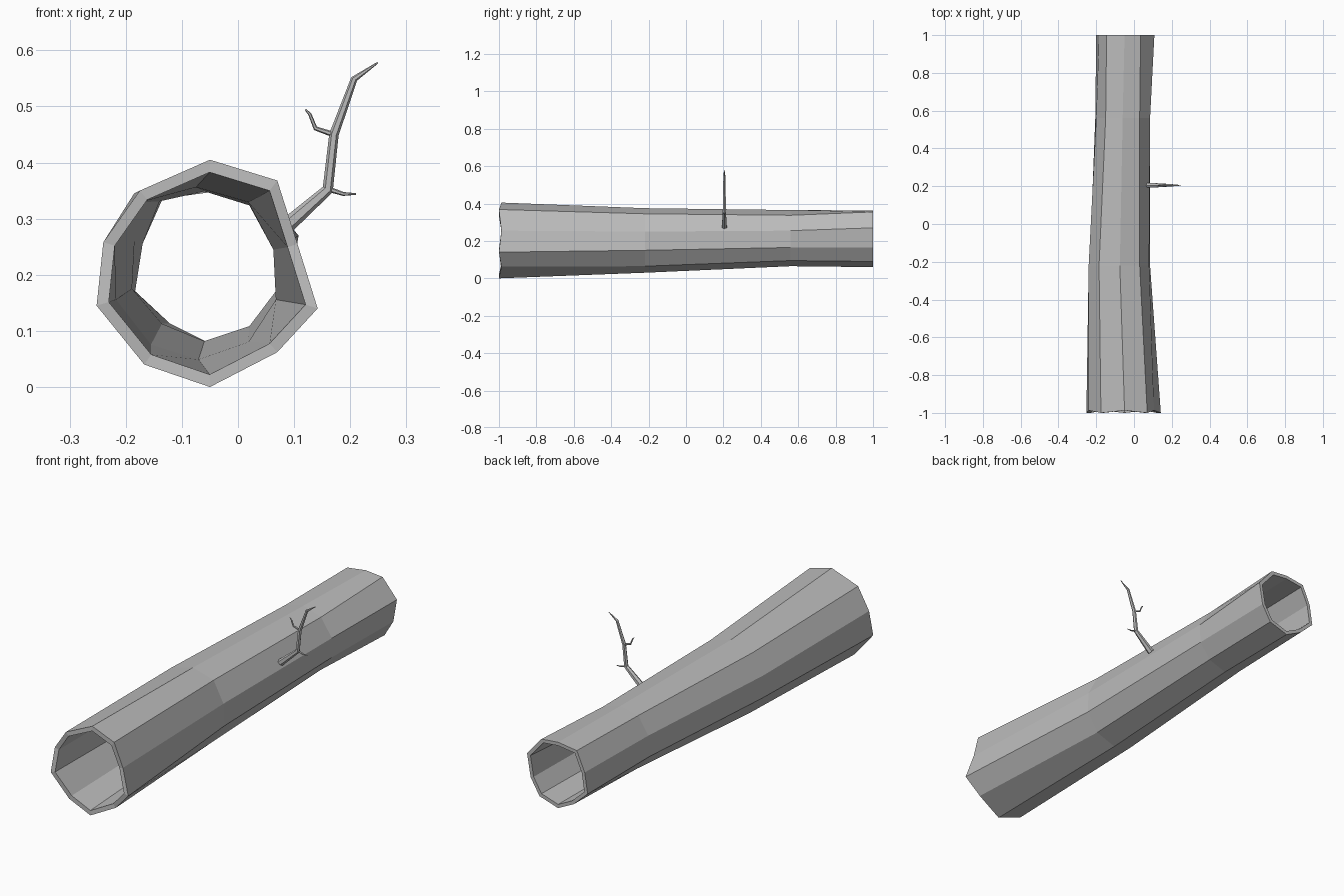
import bpy
import bmesh
from math import cos, sin, tau
from mathutils import Vector

default_cube = bpy.data.objects.get("Cube")
if default_cube:
    bpy.data.objects.remove(default_cube, do_unlink=True)

# Single plain grey for the whole model
grey = bpy.data.materials.new("plain_grey")
grey.use_nodes = True
grey.diffuse_color = (0.5, 0.5, 0.5, 1)
shader = next(n for n in grey.node_tree.nodes if n.type == 'BSDF_PRINCIPLED')
shader.inputs["Base Color"].default_value = grey.diffuse_color


def finish(bm, name):
    """Turn a bmesh into a flat shaded object."""
    bmesh.ops.recalc_face_normals(bm, faces=bm.faces)
    mesh = bpy.data.meshes.new(name)
    bm.to_mesh(mesh)
    bm.free()
    mesh.materials.append(grey)
    obj = bpy.data.objects.new(name, mesh)
    bpy.context.collection.objects.link(obj)
    return obj


def bridge(bm, ring_a, ring_b):
    """Join two rings of equal size with quads."""
    count = len(ring_a)
    for i in range(count):
        j = (i + 1) % count
        bm.faces.new((ring_a[i], ring_a[j], ring_b[j], ring_b[i]))


# Hollow log: ten-sided outlines (x, z), clockwise from the top, at four depths
LOG_SECTIONS = {
    -1.0: [(-.05, .405), (.07, .368), (.106, .255), (.142, .14), (.07, .062),
           (-.05, 0), (-.167, .04), (-.252, .145), (-.24, .258), (-.175, .35)],
    -.22: [(-.075, .375), (.03, .345), (.08, .25), (.085, .15), (.03, .065),
           (-.07, .03), (-.165, .06), (-.235, .15), (-.24, .255), (-.185, .345)],
    .56: [(-.06, .365), (.03, .337), (.085, .255), (.083, .165), (.03, .095),
          (-.06, .065), (-.145, .1), (-.205, .17), (-.2, .265), (-.15, .345)],
    1.0: [(-.05, .363), (.035, .355), (.108, .27), (.09, .165), (.045, .09),
          (-.05, .06), (-.13, .1), (-.2, .165), (-.185, .26), (-.145, .35)],
}


def build_log(name, bore=0.89):
    bm = bmesh.new()
    outer, inner = [], []
    for depth, outline in LOG_SECTIONS.items():
        points = [Vector((x, depth, z)) for x, z in outline]
        if depth == min(LOG_SECTIONS):
            # slightly uneven sawn end
            for p in points[::2]:
                p.y += 0.013
        centre = sum(points, Vector()) / len(points)
        centre.y = 0
        outer.append([bm.verts.new(p) for p in points])
        ring = []
        for p in points:
            flat = Vector((p.x, 0, p.z))
            q = centre.lerp(flat, bore)
            ring.append(bm.verts.new((q.x, p.y, q.z)))
        inner.append(ring)
    # outside front to back, then inside back to front, closing both rims
    rings = outer + inner[::-1]
    for a, b in zip(rings, rings[1:] + rings[:1]):
        bridge(bm, a, b)
    return finish(bm, name)


def build_twig(name, path, depth=0.205, sides=6):
    """Tapered tube through (x, z, radius) points in one upright plane."""
    bm = bmesh.new()
    centres = [Vector((x, depth, z)) for x, z, _ in path]
    across = Vector((0, 1, 0))
    rings = []
    for k, centre in enumerate(centres):
        ahead = centres[min(k + 1, len(path) - 1)]
        behind = centres[max(k - 1, 0)]
        side = (ahead - behind).normalized().cross(across)
        radius = path[k][2]
        rings.append([bm.verts.new(centre + radius * (side * cos(tau * i / sides)
                                                      + across * sin(tau * i / sides)))
                      for i in range(sides)])
    for a, b in zip(rings, rings[1:]):
        bridge(bm, a, b)
    bm.faces.new(rings[0])
    bm.faces.new(rings[-1])
    return finish(bm, name)


build_log("hollow_log")

# Dead branch on the left side with two small offshoots
build_twig("branch", [(.074, .276, .015), (.16, .352, .01), (.171, .45, .0085),
                      (.207, .549, .006), (.249, .578, .0015)])
build_twig("upper_offshoot", [(.17, .45, .005), (.138, .461, .004),
                              (.128, .486, .003), (.12, .495, .0015)])
build_twig("lower_offshoot", [(.16, .353, .005), (.188, .344, .0035),
                              (.21, .344, .0015)])
